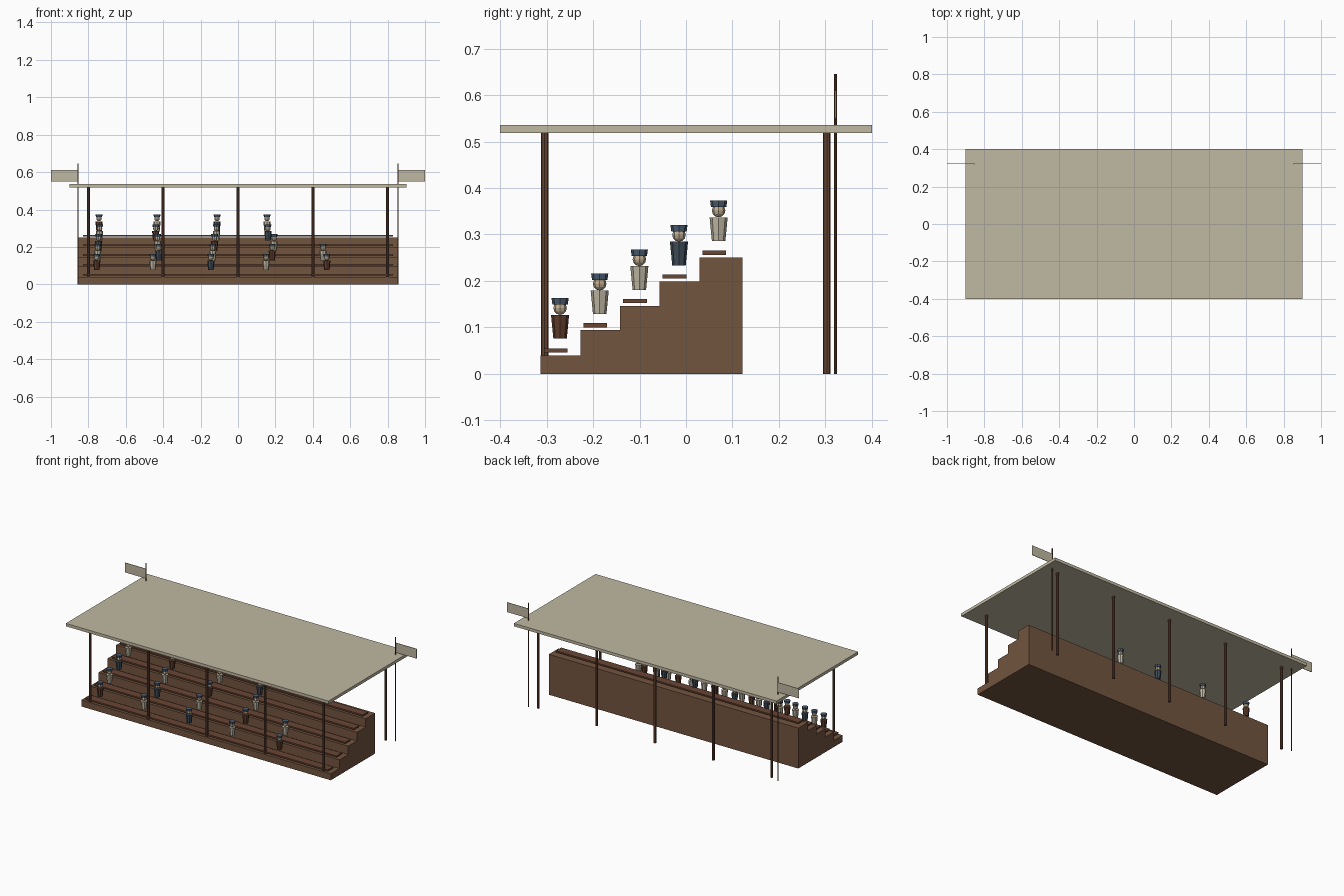
import bpy
import bmesh
from mathutils import Matrix

cube = bpy.data.objects.get("Cube")
if cube:
    bpy.data.objects.remove(cube, do_unlink=True)


def material(name, r, g, b):
    m = bpy.data.materials.new(name)
    m.use_nodes = True
    m.diffuse_color = (r, g, b, 1)
    m.node_tree.nodes["Principled BSDF"].inputs["Base Color"].default_value = (r, g, b, 1)
    return m


canvas = material("pale canvas", 0.53, 0.48, 0.36)
timber = material("stand timber", 0.17, 0.09, 0.05)
plank = material("post and bench wood", 0.14, 0.06, 0.034)
rust = material("rust coat", 0.115, 0.045, 0.025)
cream = material("cream coat", 0.53, 0.48, 0.37)
navy = material("slate coat", 0.052, 0.073, 0.1)
hat_blue = material("blue hat", 0.07, 0.108, 0.16)
skin = material("skin", 0.55, 0.43, 0.29)


def finish(name, bm, *mats):
    bmesh.ops.recalc_face_normals(bm, faces=bm.faces)
    mesh = bpy.data.meshes.new(name)
    bm.to_mesh(mesh)
    bm.free()
    for m in mats:
        mesh.materials.append(m)
    obj = bpy.data.objects.new(name, mesh)
    bpy.context.collection.objects.link(obj)
    return obj


def box(name, x, y, z, mat):
    """Box from (min, max) pairs."""
    bm = bmesh.new()
    size = [b - a for a, b in (x, y, z)]
    centre = [(a + b) / 2 for a, b in (x, y, z)]
    bmesh.ops.create_cube(bm, size=1, matrix=Matrix.Translation(centre) @ Matrix.Diagonal((*size, 1)))
    return finish(name, bm, mat)


def add_cone(bm, x, y, z0, z1, r0, r1, sides=8, slot=0):
    before = set(bm.faces)
    bmesh.ops.create_cone(bm, cap_ends=True, segments=sides, radius1=r0, radius2=r1,
                          depth=z1 - z0, matrix=Matrix.Translation((x, y, (z0 + z1) / 2)))
    for f in set(bm.faces) - before:
        f.material_index = slot


def pole(name, x, y, height, radius, mat):
    bm = bmesh.new()
    add_cone(bm, x, y, 0, height, radius, radius)
    return finish(name, bm, mat)


# Stepped stand: side profile extruded along x
HALF, FRONT, BACK, RUN = 0.855, -0.313, 0.122, 0.0855
tops = (0.04, 0.094, 0.146, 0.199, 0.25)
profile = [(FRONT, 0)]
for i, top in enumerate(tops):
    end = BACK if i == 4 else FRONT + RUN * (i + 1)
    profile += [(FRONT + RUN * i, top), (end, top)]
profile.append((BACK, 0))
bm = bmesh.new()
face = bm.faces.new([bm.verts.new((-HALF, y, z)) for y, z in profile])
side = bmesh.ops.extrude_face_region(bm, geom=[face])
bmesh.ops.translate(bm, vec=(2 * HALF, 0, 0),
                    verts=[v for v in side["geom"] if isinstance(v, bmesh.types.BMVert)])
finish("stepped_stand", bm, timber)

# Floating bench planks
for i, top in enumerate(tops):
    y = -0.306 + 0.0853 * i
    box(f"bench_{i}", (-0.83, 0.83), (y, y + 0.051), (top + 0.006, top + 0.015), plank)

# Canopy and its posts
box("canopy_roof", (-0.9, 0.9), (-0.4, 0.4), (0.518, 0.536), canvas)
for i in range(5):
    x = -0.8 + 0.4 * i
    pole(f"front_post_{i}", x, -0.304, 0.52, 0.008, plank)
    pole(f"back_post_{i}", x, 0.303, 0.52, 0.008, plank)

# Flagpoles and flags
for label, s in (("left", 1), ("right", -1)):
    pole(f"{label}_flagpole", s * 0.855, 0.322, 0.645, 0.003, plank)
    box(f"{label}_flag", sorted((s * 0.855, s)), (0.3205, 0.3235), (0.55, 0.61), canvas)

# Spectators: coats cycle through the rows
rows = (
    (-0.755, -0.455, -0.145, 0.15, 0.475),
    (-0.75, -0.423, -0.135, 0.183, 0.455),
    (-0.745, -0.43, -0.125, 0.193),
    (-0.74, -0.44, -0.115, 0.16),
    (-0.743, -0.433, -0.112, 0.155),
)
coats = (rust, cream, navy, cream)
for i, row in enumerate(rows):
    y, z = -0.271 + 0.0853 * i, 0.0525 * i
    for j, x in enumerate(row):
        bm = bmesh.new()
        add_cone(bm, x, y, z + 0.076, z + 0.127, 0.0145, 0.0195)
        before = set(bm.faces)
        bmesh.ops.create_uvsphere(bm, u_segments=8, v_segments=6, radius=0.0145,
                                  matrix=Matrix.Translation((x, y, z + 0.1415)))
        for f in set(bm.faces) - before:
            f.material_index = 1
        add_cone(bm, x, y, z + 0.149, z + 0.163, 0.0165, 0.0185, slot=2)
        finish(f"spectator_{i}_{j}", bm, coats[(i + j) % 4], skin, hat_blue)
